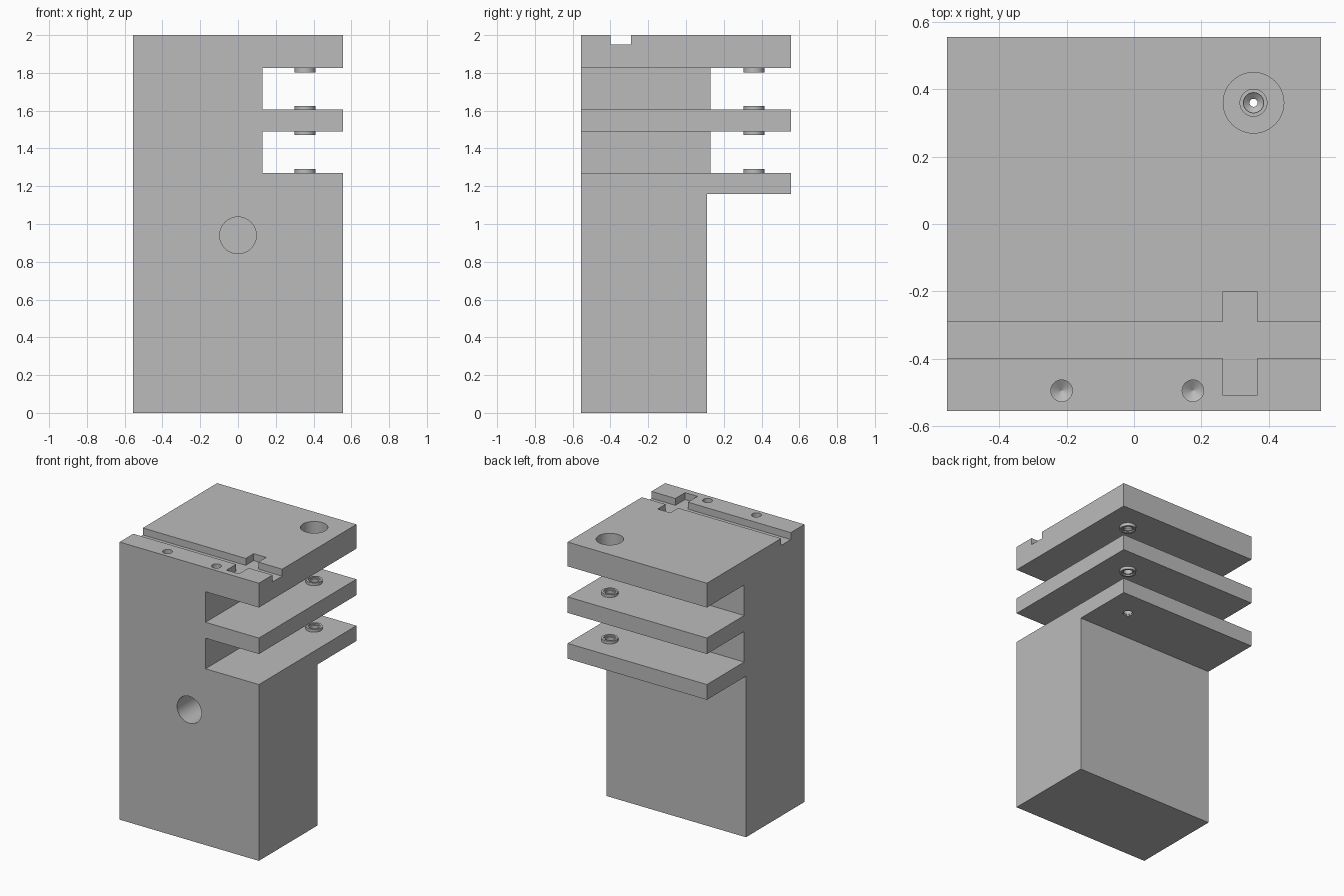
import bpy, bmesh, math
from mathutils import Matrix

cube = bpy.data.objects.get("Cube")
if cube:
    bpy.data.objects.remove(cube, do_unlink=True)

grey = bpy.data.materials.new("plain grey")
grey.use_nodes = True
colour = (0.5, 0.5, 0.5, 1)
grey.diffuse_color = colour
grey.node_tree.nodes["Principled BSDF"].inputs["Base Color"].default_value = colour

H = 0.555          # half width of the block
OUT = 0.8          # cutters reach past the block
PX, PY = 0.355, 0.36   # axis of the aligned pivot bores


def finish(name, bm):
    bmesh.ops.recalc_face_normals(bm, faces=bm.faces)
    mesh = bpy.data.meshes.new(name)
    bm.to_mesh(mesh)
    bm.free()
    mesh.materials.append(grey)
    obj = bpy.data.objects.new(name, mesh)
    bpy.context.collection.objects.link(obj)
    return obj


def box(name, x, y, z):
    bm = bmesh.new()
    bmesh.ops.create_cube(bm, size=1)
    for v in bm.verts:
        v.co = [(a + b) / 2 + c * (b - a) for (a, b), c in zip((x, y, z), v.co)]
    return finish(name, bm)


def lathe(name, profile, x, y, sides=48):
    """Closed solid turned about a vertical axis; profile is (radius, z) upward."""
    bm = bmesh.new()
    rings = []
    for r, z in profile:
        rings.append([bm.verts.new((x + r * math.cos(2 * math.pi * i / sides),
                                    y + r * math.sin(2 * math.pi * i / sides), z))
                      for i in range(sides)])
    for low, high in zip(rings, rings[1:]):
        for i in range(sides):
            j = (i + 1) % sides
            bm.faces.new((low[i], low[j], high[j], high[i]))
    bm.faces.new(rings[0][::-1])
    bm.faces.new(rings[-1])
    return finish(name, bm)


def combine(body, tool, operation="DIFFERENCE"):
    mod = body.modifiers.new(tool.name, "BOOLEAN")
    mod.operation, mod.solver, mod.object = operation, "EXACT", tool
    bpy.context.view_layer.objects.active = body
    bpy.ops.object.modifier_apply(modifier=mod.name)
    bpy.data.objects.remove(tool, do_unlink=True)


body = box("slotted_block", (-H, H), (-H, H), (0, 2))

# Step below the overhanging plates
combine(body, box("step_cut", (-OUT, OUT), (0.11, OUT), (-0.2, 1.16)))

# Two L-shaped slots leave three plates on a corner post
for low, high in ((1.27, 1.49), (1.605, 1.825)):
    combine(body, box("side_slot", (0.13, OUT), (-OUT, OUT), (low, high)))
    combine(body, box("back_slot", (-OUT, OUT), (0.13, OUT), (low, high)))

# Groove across the top with a cross pocket
combine(body, box("groove", (-OUT, OUT), (-0.4, -0.29), (1.95, 2.2)))
combine(body, box("pocket", (0.265, 0.365), (-0.51, -0.2), (1.95, 2.2)))

# Drilled dimples in the front strip
for x in (-0.215, 0.175):
    combine(body, lathe("dimple", [(0.001, 1.89), (0.032, 1.91), (0.032, 2.1)], x, -0.495, 32))

# Blind round hole in the front
hole = lathe("front_hole", [(0.097, -0.4), (0.097, 0.4)], 0, 0)
hole.data.transform(Matrix.Translation((0, -H, 0.94)) @ Matrix.Rotation(math.pi / 2, 4, "X"))
combine(body, hole)

# Raised bearing collars on the plates
for low, high in ((1.25, 1.29), (1.47, 1.625), (1.803, 1.85)):
    combine(body, lathe("collar", [(0.055, low), (0.055, high)], PX, PY), "UNION")

# Counterbore, then countersunk bores through all plates
combine(body, lathe("counterbore", [(0.09, 1.885), (0.09, 2.2)], PX, PY))


def bore(low, high, below, above):
    mid = (low + high) / 2
    combine(body, lathe("bore", [(below, low - 0.02), (below, low + 0.01), (0.03, low + 0.01),
                                 (0.03, mid - 0.02), (0.012, mid - 0.005), (0.012, mid + 0.005),
                                 (0.03, mid + 0.02), (0.03, high - 0.01), (above, high - 0.01),
                                 (above, high + 0.02)], PX, PY))


bore(1.16, 1.29, 0.033, 0.04)
bore(1.47, 1.625, 0.04, 0.04)
bore(1.803, 1.885, 0.04, 0.04)

# Smooth round walls, crisp edges
bpy.ops.object.select_all(action="DESELECT")
body.select_set(True)
bpy.context.view_layer.objects.active = body
bpy.ops.object.shade_smooth_by_angle(angle=math.radians(25))
